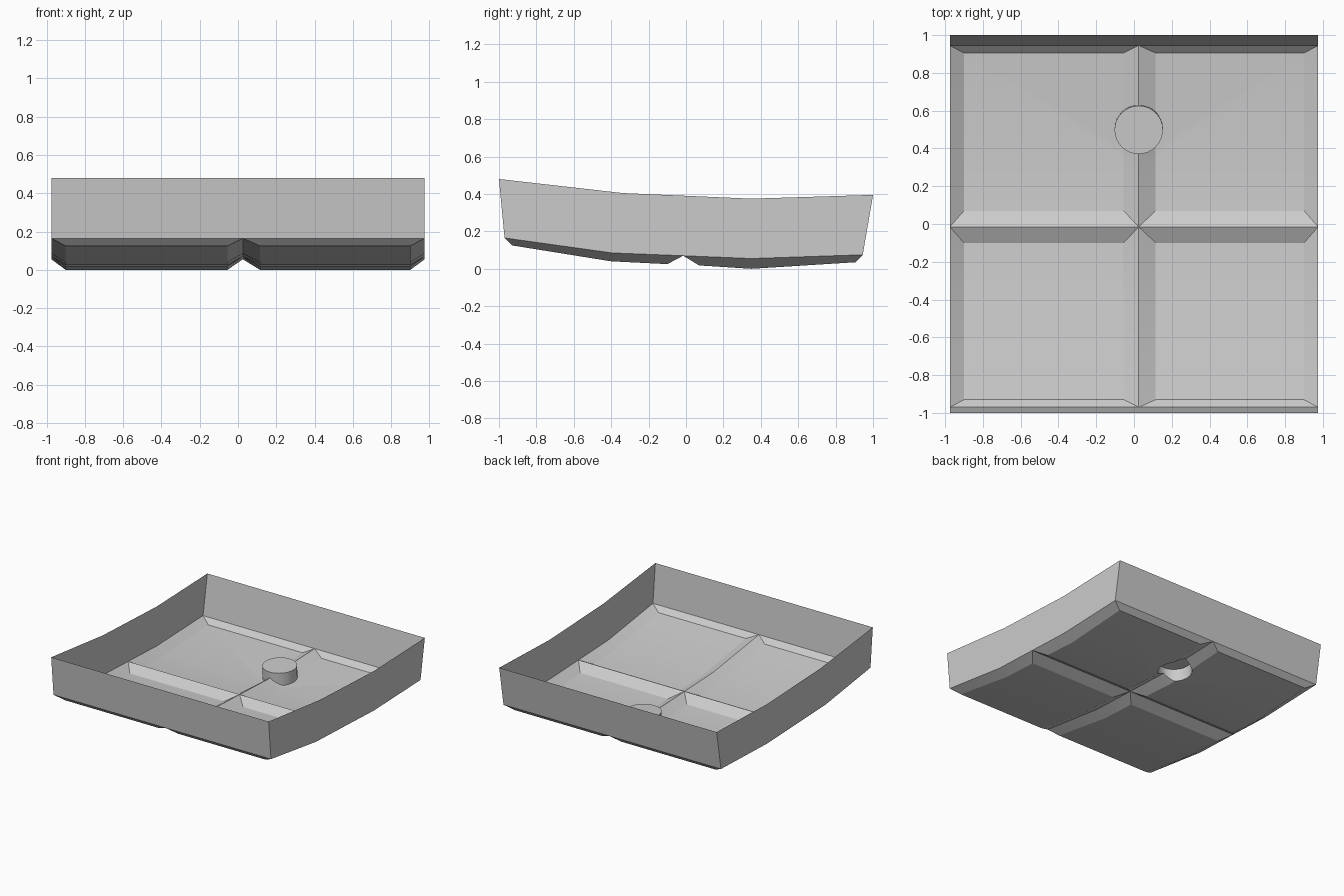
import bpy, bmesh
from math import radians

if "Cube" in bpy.data.objects:
    bpy.data.objects.remove(bpy.data.objects["Cube"])

# (y, z) side profiles, front to back
RIM = [(-1, .48), (-.34, .405), (.35, .375), (1, .395)]
BASE = [(-.97, .165), (-.395, .085), (-.015, .07), (.35, .055), (.945, .075)]
# row: outer (y, z) triple and recessed inner (y, z) triple
ROWS = [(BASE[0:3], [(-.93, .125), (-.4, .04), (-.1, .025)]),
        (BASE[2:5], [(.07, .018), (.35, 0), (.905, .035)])]
# column: outer left, inner left, inner right, outer right
COLS = [(-.975, -.9, -.055, .025), (.025, .115, .9, .975)]
W = .975

bm = bmesh.new()


def face(*pts):
    bm.faces.new([bm.verts.new(p) for p in pts])


# four sunken floor panels with bevelled borders
for outer, inner in ROWS:
    for x0, i0, i1, x1 in COLS:
        for k in range(2):
            o, p, i, j = outer[k], outer[k + 1], inner[k], inner[k + 1]
            face((i0, *i), (i1, *i), (i1, *j), (i0, *j))
            face((x0, *o), (i0, *i), (i0, *j), (x0, *p))
            face((i1, *i), (x1, *o), (x1, *p), (i1, *j))
        for k in (0, 2):
            face((x0, *outer[k]), (x1, *outer[k]), (i1, *inner[k]), (i0, *inner[k]))

# side walls
for x in (-W, W):
    for k, low in enumerate((BASE[0:2], BASE[1:4], BASE[3:5])):
        face(*[(x, *p) for p in low], (x, *RIM[k + 1]), (x, *RIM[k]))
# front and back walls
for b, r in ((BASE[0], RIM[0]), (BASE[-1], RIM[-1])):
    face((-W, *b), (.025, *b), (W, *b), (W, *r), (-W, *r))
# temporary lid so the post recess can be cut from a closed body
for a, b in zip(RIM, RIM[1:]):
    face((-W, *a), (W, *a), (W, *b), (-W, *b))

bmesh.ops.remove_doubles(bm, verts=bm.verts, dist=1e-4)
bmesh.ops.recalc_face_normals(bm, faces=bm.faces)
mesh = bpy.data.meshes.new("tray")
bm.to_mesh(mesh)
bm.free()
tray = bpy.data.objects.new("tray", mesh)
bpy.context.collection.objects.link(tray)

# hollow round post pushed up from below, tilted with the floor
bpy.ops.mesh.primitive_cylinder_add(vertices=32, radius=.128, depth=.4,
                                    location=(.025, .507, -.09),
                                    rotation=(radians(2.5), 0, 0))
cutter = bpy.context.object
cutter.name = "post_cutter"
cutter.hide_render = True
mod = tray.modifiers.new("post", 'BOOLEAN')
mod.operation = 'DIFFERENCE'
mod.solver = 'EXACT'
mod.object = cutter
bpy.ops.object.select_all(action='DESELECT')
tray.select_set(True)
bpy.context.view_layer.objects.active = tray
bpy.ops.object.modifier_apply(modifier=mod.name)
bpy.data.objects.remove(cutter)

# open the top again
bm = bmesh.new()
bm.from_mesh(mesh)
lid = [f for f in bm.faces if all(v.co.z > .36 for v in f.verts)]
bmesh.ops.delete(bm, geom=lid, context='FACES')
bm.to_mesh(mesh)
bm.free()
bpy.ops.object.shade_smooth_by_angle(angle=radians(20))
